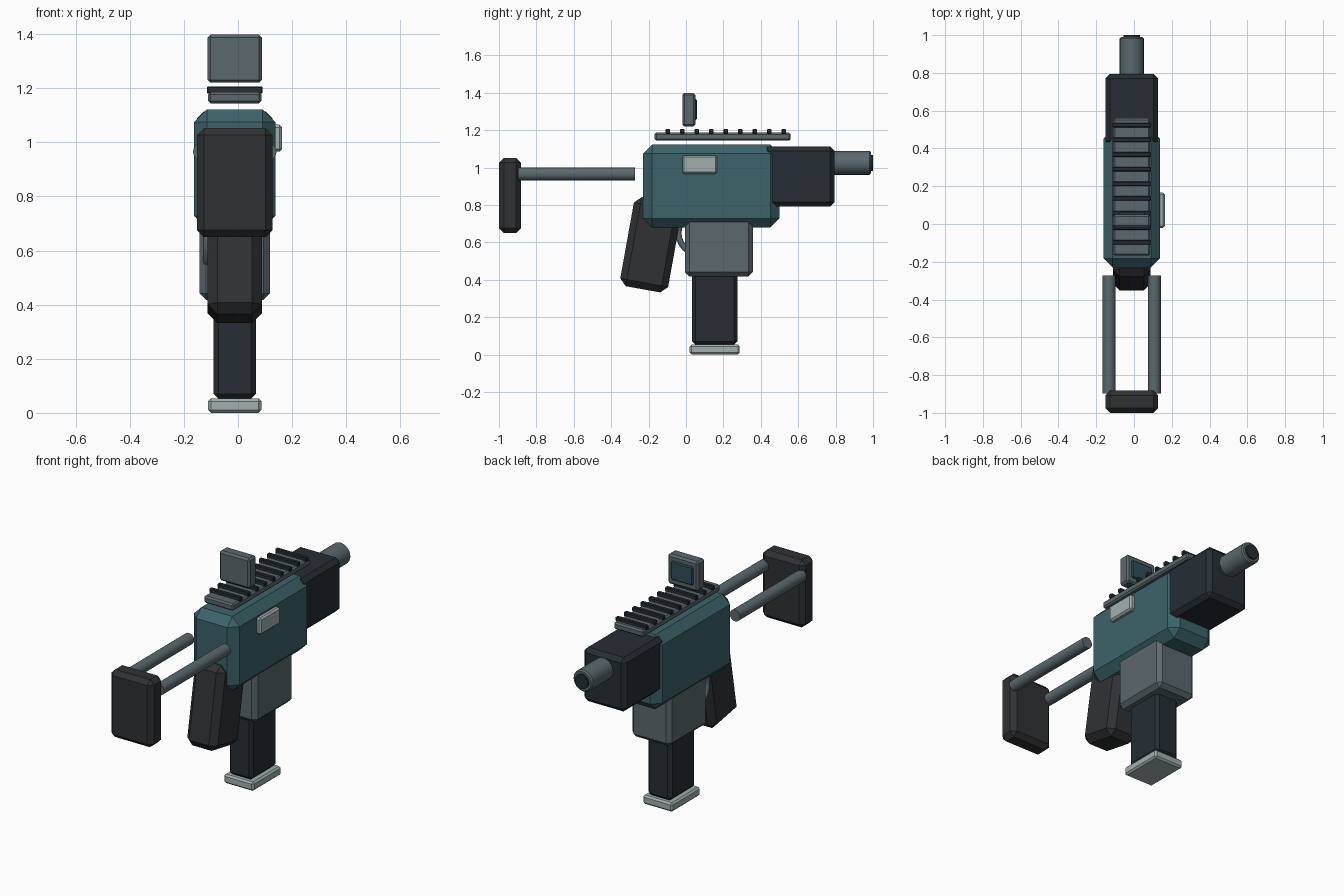
import bpy
import math
from mathutils import Vector

if "Cube" in bpy.data.objects:
    bpy.data.objects.remove(bpy.data.objects["Cube"])

CX = -0.012  # the body's middle plane; the ejection port offsets the overall centre


def material(name, r, g, b):
    m = bpy.data.materials.new(name)
    m.diffuse_color = (r, g, b, 1)
    m.use_nodes = True
    m.node_tree.nodes["Principled BSDF"].inputs["Base Color"].default_value = m.diffuse_color
    return m


TEAL = material("teal_paint", 0.045, 0.125, 0.145)
DARK = material("blue_black", 0.019, 0.027, 0.034)
RUBBER = material("black_rubber", 0.029, 0.031, 0.034)
METAL = material("gunmetal", 0.105, 0.14, 0.155)
LIGHT = material("light_steel", 0.36, 0.43, 0.43)
GLASS = material("lens_glass", 0.03, 0.075, 0.10)


def bevel(ob, width):
    mod = ob.modifiers.new("bevel", 'BEVEL')
    mod.width = width
    mod.segments = 1
    mod.limit_method = 'ANGLE'


def box(name, x, y, z, mat, chamfer, tilt=0.0):
    """Chamfered box from (min, max) ranges, tilted about x around its centre."""
    lo, hi = Vector((x[0], y[0], z[0])), Vector((x[1], y[1], z[1]))
    bpy.ops.mesh.primitive_cube_add(size=1, location=(lo + hi) / 2)
    ob = bpy.context.object
    ob.name = name
    ob.scale = hi - lo
    bpy.ops.object.transform_apply(location=False, rotation=False, scale=True)
    ob.rotation_euler.x = tilt
    ob.data.materials.append(mat)
    bevel(ob, chamfer)
    return ob


def mid(half):
    return (CX - half, CX + half)


def rod(name, x, z, y, radius, mat, chamfer=0.0):
    """Round bar running along y."""
    bpy.ops.mesh.primitive_cylinder_add(
        vertices=24, radius=radius, depth=y[1] - y[0],
        location=(x, (y[0] + y[1]) / 2, z), rotation=(math.pi / 2, 0, 0))
    ob = bpy.context.object
    ob.name = name
    ob.data.materials.append(mat)
    bpy.ops.object.shade_smooth_by_angle(angle=math.radians(30))
    if chamfer:
        bevel(ob, chamfer)
    return ob


# Receiver, handguard and ejection port
box("receiver", mid(0.15), (-0.23, 0.50), (0.68, 1.122), TEAL, 0.048)
box("handguard", mid(0.14), (0.415, 0.795), (0.792, 1.113), DARK, 0.024)
box("ejection_port", (0.11, 0.163), (-0.02, 0.167), (0.965, 1.065), LIGHT, 0.01)

# Barrel and bore
rod("barrel", CX, 1.025, (0.70, 0.99), 0.064, METAL, 0.008)
rod("bore", CX, 1.025, (0.95, 1.0), 0.043, DARK)

# Magazine well, magazine and base plate
box("magazine_well", mid(0.13), (-0.005, 0.357), (0.417, 0.74), METAL, 0.024)
box("magazine", mid(0.078), (0.033, 0.275), (0.052, 0.46), DARK, 0.018)
box("magazine_base", mid(0.098), (0.02, 0.287), (0.0, 0.053), LIGHT, 0.01)

# Raked grip
box("grip", mid(0.10), (-0.317, -0.057), (0.345, 0.829), RUBBER, 0.036,
    tilt=math.radians(-10.2))

# Trigger guard loop, mostly sunk in the magazine well
bpy.ops.mesh.primitive_torus_add(
    major_radius=0.115, minor_radius=0.016, major_segments=24, minor_segments=8,
    location=(-0.113, 0.075, 0.65), rotation=(0, math.pi / 2, 0))
guard = bpy.context.object
guard.name = "trigger_guard"
guard.data.materials.append(METAL)
bpy.ops.object.shade_smooth_by_angle(angle=math.radians(50))

# Stock: two rods and a butt plate
for side, label in ((-1, "left"), (1, "right")):
    rod("stock_rod_" + label, CX + side * 0.12, 0.965, (-0.897, -0.272), 0.034, METAL)
box("butt_plate", mid(0.14), (-1.0, -0.882), (0.65, 1.052), RUBBER, 0.026)

# Top rail with cross ribs
box("rail", mid(0.098), (-0.168, 0.56), (1.144, 1.186), METAL, 0.009)
for i in range(9):
    y = -0.097 + i * 0.0775
    box(f"rail_rib_{i + 1}", mid(0.103), (y - 0.012, y + 0.012), (1.18, 1.206), DARK, 0.004)

# Sight housing and lens facing the muzzle
box("sight_housing", mid(0.10), (-0.02, 0.05), (1.22, 1.398), METAL, 0.011)
box("sight_lens", mid(0.072), (0.03, 0.06), (1.255, 1.365), GLASS, 0.006)
